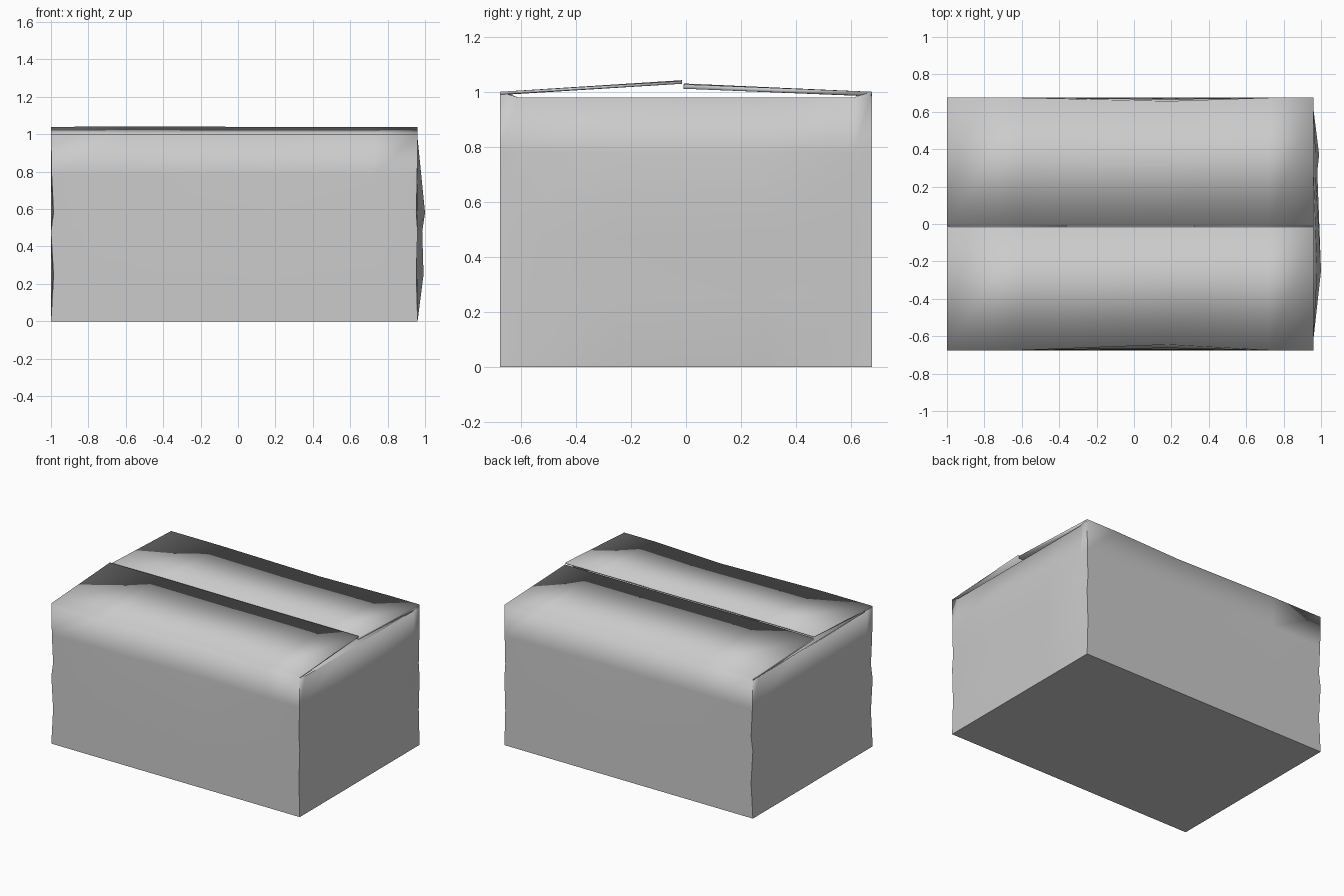
import bpy, bmesh

if "Cube" in bpy.data.objects:
    bpy.data.objects.remove(bpy.data.objects["Cube"])

T = 0.012            # cardboard thickness
L, R, D = -1.0, 0.96, 0.675

def add_sheet(name, rows, closed=False, bottom=False, thick=T):
    """Skin a grid of point rows and give it cardboard thickness inward."""
    bm = bmesh.new()
    grid = [[bm.verts.new(p) for p in row] for row in rows]
    n = len(rows[0])
    for a, b in zip(grid, grid[1:]):
        for i in range(n if closed else n - 1):
            j = (i + 1) % n
            bm.faces.new((a[i], a[j], b[j], b[i]))
    if bottom:
        bm.faces.new(list(reversed(grid[0])))
    mesh = bpy.data.meshes.new(name)
    bm.to_mesh(mesh)
    bm.free()
    ob = bpy.data.objects.new(name, mesh)
    bpy.context.collection.objects.link(ob)
    mod = ob.modifiers.new("thickness", 'SOLIDIFY')
    mod.thickness = thick
    mod.offset = -1
    bpy.context.view_layer.objects.active = ob
    ob.select_set(True)
    bpy.ops.object.shade_smooth_by_angle(angle=0.5)
    ob.select_set(False)
    return ob

# Dent profiles up the walls, one value per height
levels = [0, 0.25, 0.48, 0.58, 0.78, 1.0]
bulge_front = [0, 0.032, 0.025, 0.04, 0.02, 0]
bulge_back = [0, 0.022, 0.018, 0.03, 0.012, 0]
corner_dent = [0, 0.014, 0, 0.014, 0.004, 0]
hinge_dent = [0, 0, 0.002, 0.005, 0.012, 0.03]
xs = [-0.6, 0.18, 0.72]

# Carton body: crumpled walls and bottom
rows = []
for k, z in enumerate(levels):
    top = k == len(levels) - 1
    zs = 0.98 if top else z
    c, h = corner_dent[k], hinge_dent[k]
    ring = [(L + c, -D, z)]
    ring += [(x, -D + (h if x == 0.18 else 0), z) for x in xs]
    ring += [(R - c * 0.5, -D, z), (R, -0.61, zs), (R + bulge_front[k], -0.25, zs),
             (R + bulge_front[k] * 0.5, 0.28, zs), (R + bulge_back[k], 0.37, zs),
             (R, 0.61, zs), (R - c * 0.5, D, z)]
    ring += [(x, D - (h * 0.6 if x == 0.18 else 0), z) for x in reversed(xs)]
    ring += [(L + c, D, z), (L + c * 0.5, 0.61, zs), (L, 0.2, zs), (L + c * 0.5, -0.61, zs)]
    rows.append(ring)
add_sheet("carton_body", rows, closed=True, bottom=True)

# Long outer flaps, hinged on the dented front and back edges
def outer_flap(name, side, free_y, free_z, dent, thick):
    cols = [L] + xs + [R]
    hinge = [(x, side * (D - (dent if x == 0.18 else 0)), 1.0) for x in cols]
    free = [(x, free_y, free_z + (0.003 if x == -0.6 else 0)) for x in cols]
    add_sheet(name, [hinge, free] if side < 0 else [free, hinge], thick=thick)

outer_flap("front_flap", -1, -0.015, 1.039, 0.03, 0.01)
outer_flap("back_flap", 1, -0.008, 1.027, 0.018, 0.016)

# Short inner flaps lying under the outer ones
for name, x0, x1 in (("left_inner_flap", L + 0.001, -0.36), ("right_inner_flap", 0.32, R - 0.001)):
    y0, y1 = (0.61, 0.58) if x0 < -0.9 else (0.58, 0.61)
    add_sheet(name, [[(x0, -y0, 0.98), (x1, -y1, 0.98)], [(x0, y0, 0.98), (x1, y1, 0.98)]])
